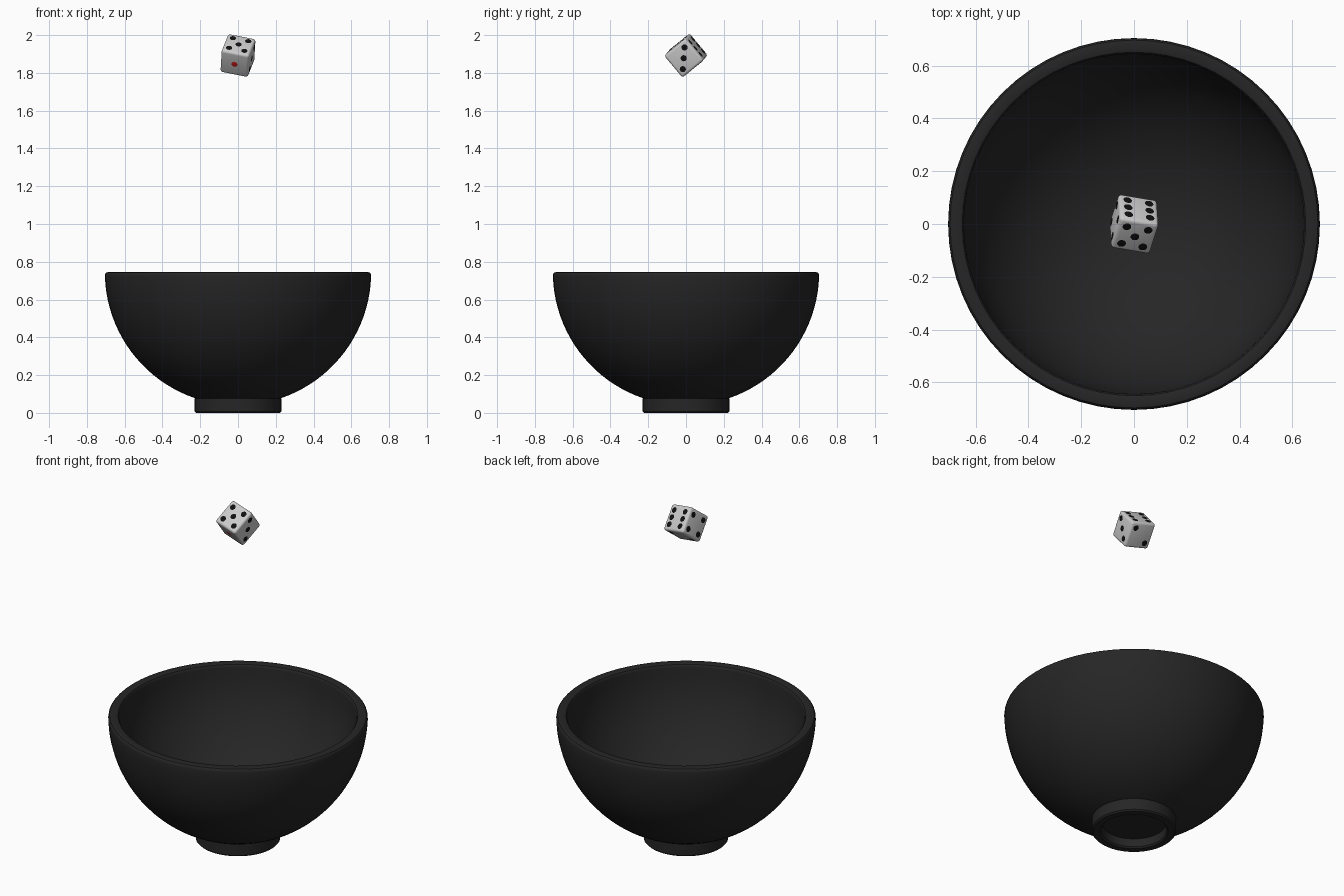
import bpy, bmesh, math
from mathutils import Matrix, Vector

if "Cube" in bpy.data.objects:
    bpy.data.objects.remove(bpy.data.objects["Cube"])


def material(name, color):
    m = bpy.data.materials.new(name)
    m.diffuse_color = (*color, 1)
    m.use_nodes = True
    m.node_tree.nodes["Principled BSDF"].inputs["Base Color"].default_value = m.diffuse_color
    return m


black = material("black_lacquer", (0.02, 0.019, 0.019))
white = material("ivory", (0.8, 0.8, 0.8))
pip_black = material("pip_black", (0.005, 0.005, 0.005))
pip_red = material("pip_red", (0.6, 0.01, 0.01))


def finish(name, bm, mat, angle=35):
    bmesh.ops.recalc_face_normals(bm, faces=bm.faces)
    me = bpy.data.meshes.new(name)
    bm.to_mesh(me)
    bm.free()
    me.materials.append(mat)
    ob = bpy.data.objects.new(name, me)
    bpy.context.collection.objects.link(ob)
    bpy.ops.object.select_all(action='DESELECT')
    ob.select_set(True)
    bpy.context.view_layer.objects.active = ob
    bpy.ops.object.shade_smooth_by_angle(angle=math.radians(angle))
    return ob


def lathe(name, profile, mat, steps=64):
    bm = bmesh.new()
    vs = [bm.verts.new((r, 0, z)) for r, z in profile]
    es = [bm.edges.new(p) for p in zip(vs, vs[1:])]
    bmesh.ops.spin(bm, geom=vs + es, axis=(0, 0, 1), cent=(0, 0, 0),
                   angle=math.tau, steps=steps)
    bmesh.ops.remove_doubles(bm, verts=bm.verts, dist=1e-5)
    return finish(name, bm, mat)


def arc(radius, cz, a0, a1, n):
    pts = []
    for i in range(n + 1):
        a = a0 + (a1 - a0) * i / n
        pts.append((radius * math.cos(a), cz + radius * math.sin(a)))
    return pts


# Bowl: hemispherical shell with softened rim and hollow foot ring
top, R, r = 0.745, 0.705, 0.645
foot_angle = -math.acos(0.226 / R)
profile = [(0, 0.045), (0.175, 0.055), (0.178, 0.008), (0.186, 0),
           (0.221, 0), (0.229, 0.008), (0.229, 0.075)]
profile += arc(R, top, foot_angle, -0.03, 20)
profile += [(0.703, top - 0.009), (0.697, top - 0.002), (0.688, top),
            (0.660, top), (0.651, top - 0.003), (0.646, top - 0.01)]
profile += arc(r, top, -0.03, -math.pi / 2 + 0.06, 22) + [(0, top - r)]
lathe("bowl", profile, black)

# Die orientation: local +X is three, -Y is five, +Z is six
x_axis = Vector((0.96, -0.16, -0.19)).normalized()
five = Vector((0.06, -0.64, 0.76))
five = (five - x_axis * five.dot(x_axis)).normalized()
y_axis = -five
z_axis = x_axis.cross(y_axis)
pose = Matrix((x_axis, y_axis, z_axis)).transposed().to_4x4()
pose.translation = (0, 0, 1.892)

# Die body: rounded cube
h = 0.076
bm = bmesh.new()
bmesh.ops.create_cube(bm, size=2 * h)
bmesh.ops.bevel(bm, geom=bm.edges[:], offset=0.014, segments=4, profile=0.5,
                affect='EDGES')
die = finish("die", bm, white)
die.matrix_world = pose

# Pips: u, v run along the two face directions
X, Y, Z = Vector((1, 0, 0)), Vector((0, 1, 0)), Vector((0, 0, 1))
corners = [(-1, -1), (-1, 1), (1, -1), (1, 1)]
faces = {
    "one": (-Z, X, Y, [(0, 0)]),
    "two": (Y, X, Z, [(-1, -1), (1, 1)]),
    "three": (X, Y, Z, [(-1, 1), (0, 0), (1, -1)]),
    "four": (-X, Y, Z, corners),
    "five": (-Y, X, Z, corners + [(0, 0)]),
    "six": (Z, X, Y, corners + [(-1, 0), (1, 0)]),
}
for name, (n, u, v, spots) in faces.items():
    bm = bmesh.new()
    for a, b in spots:
        place = Matrix((u, v, n)).transposed().to_4x4()
        place.translation = n * h + (u * a + v * b) * 0.55 * h
        bmesh.ops.create_uvsphere(
            bm, u_segments=20, v_segments=8, radius=0.0165,
            matrix=place @ Matrix.Diagonal((1, 1, 0.08, 1)))
    pips = finish("pips_" + name, bm, pip_red if name == "one" else pip_black)
    pips.matrix_world = pose
